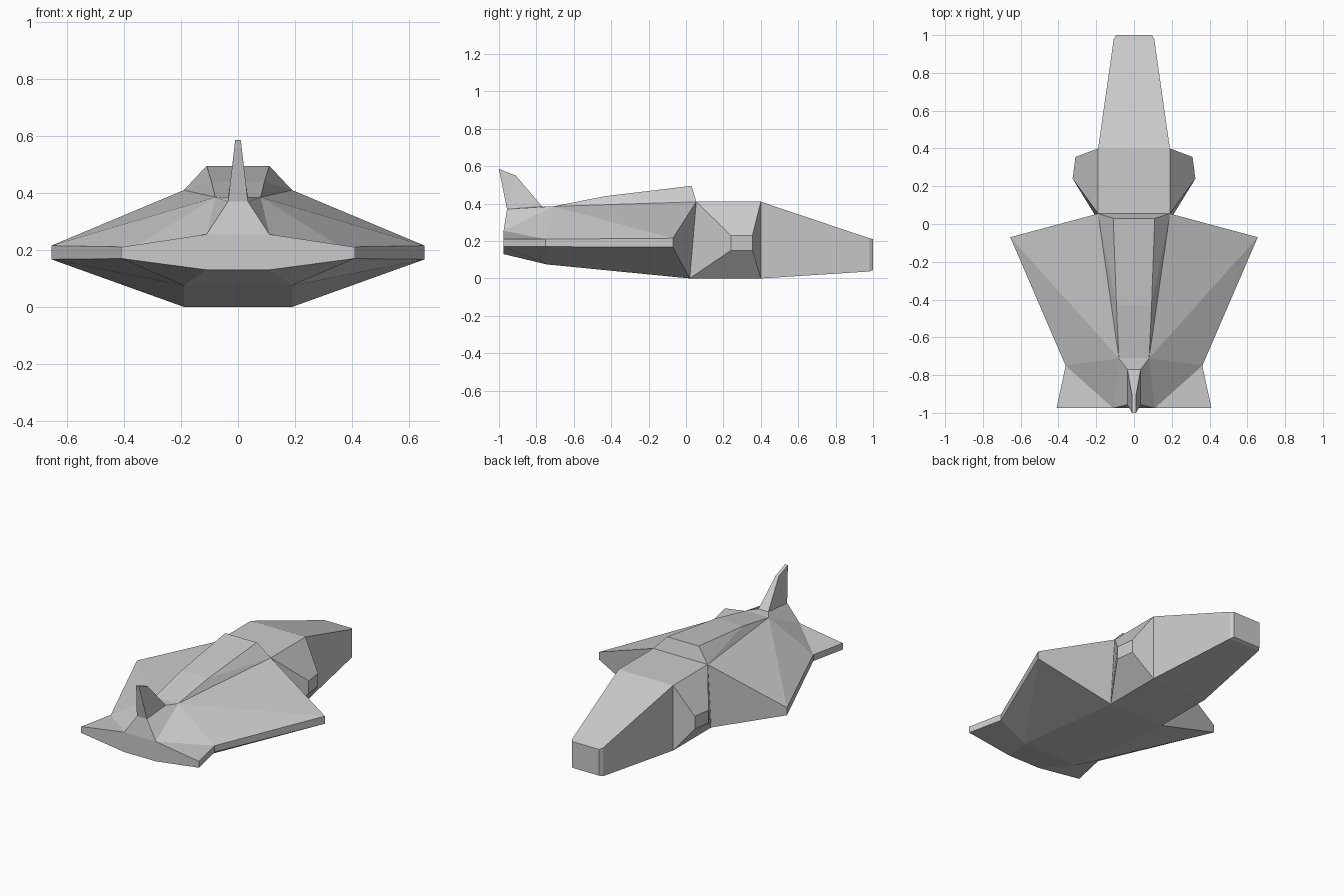
import bpy
import bmesh

cube = bpy.data.objects.get("Cube")
if cube:
    bpy.data.objects.remove(cube)

hull_grey = bpy.data.materials.new("hull_grey")
hull_grey.use_nodes = True
colour = (0.6, 0.6, 0.6, 1)
hull_grey.diffuse_color = colour
hull_grey.node_tree.nodes["Principled BSDF"].inputs["Base Color"].default_value = colour


def centre(point):
    return (0, point[1], point[2])


def build_part(name, panels, chains=()):
    """Side panels plus strips running from each chain to the centreline, mirrored."""
    faces = [list(panel) for panel in panels]
    for chain in chains:
        for a, b in zip(chain, chain[1:]):
            faces.append([a, b, centre(b), centre(a)])
    bm = bmesh.new()
    for side in (1, -1):
        for face in faces:
            bm.faces.new([bm.verts.new((side * x, y, z)) for x, y, z in face])
    bmesh.ops.remove_doubles(bm, verts=bm.verts[:], dist=0.0005)
    bmesh.ops.dissolve_limit(bm, angle_limit=0.002, verts=bm.verts[:], edges=bm.edges[:])
    bmesh.ops.recalc_face_normals(bm, faces=bm.faces[:])
    mesh = bpy.data.meshes.new(name)
    bm.to_mesh(mesh)
    bm.free()
    mesh.materials.append(hull_grey)
    obj = bpy.data.objects.new(name, mesh)
    bpy.context.collection.objects.link(obj)
    return obj


# Joint between cabin and wing body
shoulder = (0.19, 0.055, 0.41)
keel = (0.19, 0.02, 0)

# Cabin and tapered nose
brow = (0.19, 0.4, 0.41)
chin = (0.19, 0.4, 0)
nose_top = (0.107, 0.98, 0.215)
nose_low = (0.107, 0.98, 0.037)
end_top = (0.095, 1, 0.21)
end_low = (0.095, 1, 0.045)
build_part(
    "nose_cabin",
    [(brow, nose_top, nose_low, chin), (nose_top, end_top, end_low, nose_low)],
    [(shoulder, brow, nose_top, end_top, end_low, nose_low, chin, keel)],
)

# Side pods: the cabin side drawn out to a small flat cap
base = [shoulder, brow, chin, keel]
cap = [(0.325, 0.24, 0.23), (0.31, 0.355, 0.23), (0.31, 0.355, 0.15), (0.325, 0.24, 0.15)]
pod_sides = [(base[i - 1], base[i], cap[i], cap[i - 1]) for i in range(len(base))]
build_part("side_pods", pod_sides + [cap])

# Wing body with raised spine
spine_front = (0.11, 0.03, 0.495)
spine_mid = (0.093, -0.43, 0.44)
spine_rear = (0.08, -0.71, 0.385)
tip_top, tip_low = (0.655, -0.07, 0.215), (0.655, -0.07, 0.167)
waist_top, waist_low = (0.362, -0.75, 0.21), (0.362, -0.75, 0.17)
corner_top, corner_low = (0.41, -0.975, 0.21), (0.41, -0.975, 0.17)
tail_top, tail_low = (0.11, -0.975, 0.255), (0.11, -0.975, 0.13)
belly = (0.19, -0.745, 0.075)
fin_front = (0.035, -0.77, 0.385)
fin_rear = (0.035, -0.957, 0.37)
build_part(
    "wing_body",
    [
        (shoulder, spine_front, spine_mid),
        (shoulder, spine_mid, spine_rear),
        (shoulder, tip_top, spine_rear),
        (tip_top, waist_top, spine_rear),
        (shoulder, keel, tip_low, tip_top),
        (tip_top, tip_low, waist_low, waist_top),
        (waist_top, waist_low, corner_low, corner_top),
        (spine_rear, waist_top, tail_top),
        (waist_top, corner_top, tail_top),
        (spine_rear, tail_top, fin_rear, fin_front),
        (tail_top, corner_top, corner_low, tail_low),
        (keel, belly, tip_low),
        (tip_low, belly, waist_low),
        (belly, tail_low, corner_low, waist_low),
    ],
    [
        (shoulder, spine_front, spine_mid, spine_rear, fin_front),
        (fin_rear, tail_top, tail_low, belly, keel),
    ],
)

# Upright tail fin
peak_front = (0.01, -0.91, 0.55)
peak_rear = (0.01, -1, 0.585)
build_part(
    "tail_fin",
    [(fin_front, peak_front, fin_rear), (peak_front, peak_rear, fin_rear)],
    [(fin_front, peak_front, peak_rear, fin_rear)],
)
